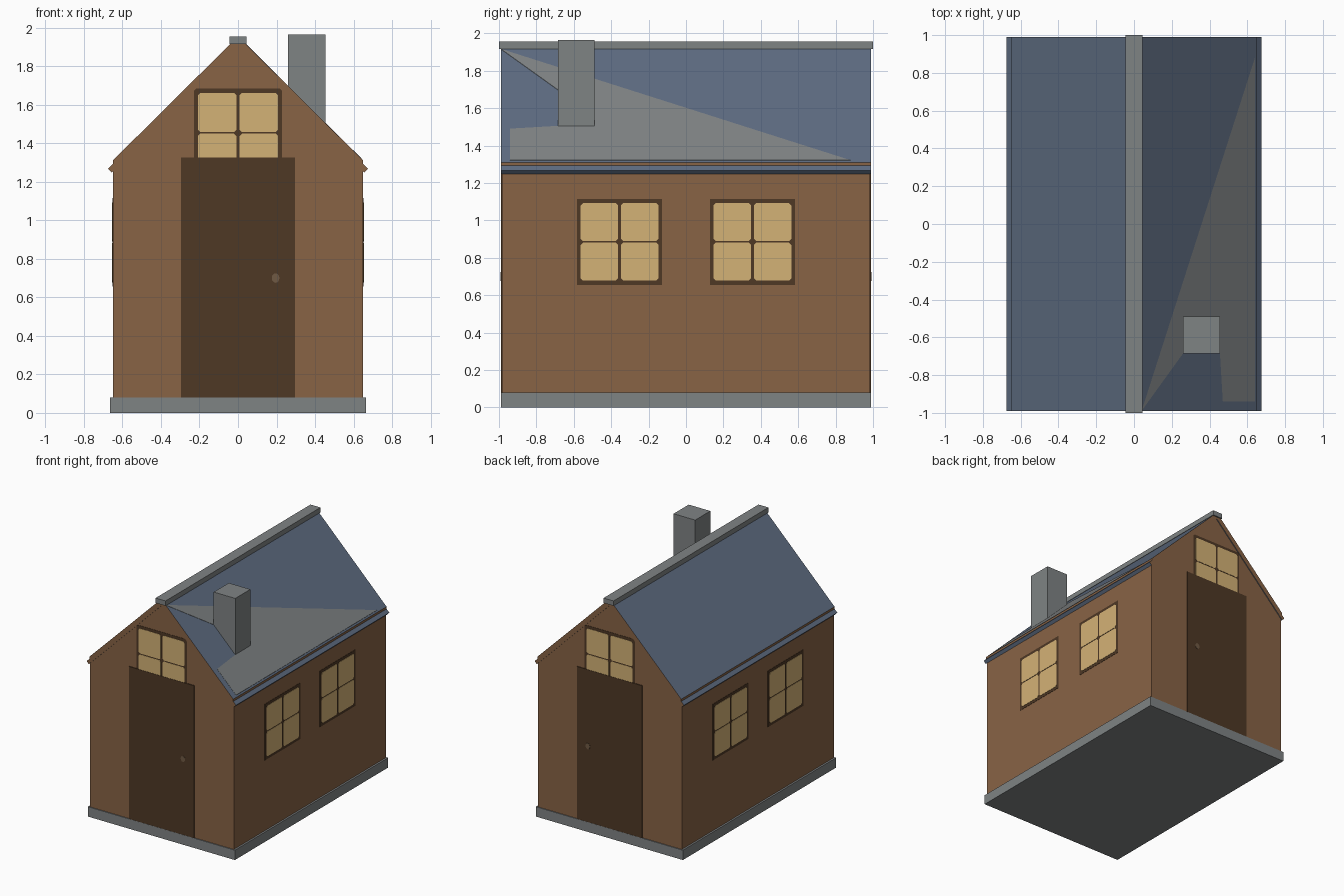
import bpy, bmesh, math

if "Cube" in bpy.data.objects:
    bpy.data.objects.remove(bpy.data.objects["Cube"])


def material(name, r, g, b):
    m = bpy.data.materials.new(name)
    lin = [((c / 255 + 0.055) / 1.055) ** 2.4 for c in (r, g, b)]
    m.diffuse_color = (*lin, 1)
    m.use_nodes = True
    m.node_tree.nodes["Principled BSDF"].inputs["Base Color"].default_value = m.diffuse_color
    return m


BROWN = material("brown_wall", 136, 99, 69)
DARK = material("dark_wood", 78, 56, 37)
GREY = material("grey_stone", 127, 131, 132)
BLUE = material("blue_slate", 94, 108, 129)
GLASS = material("warm_glass", 212, 178, 118)
KNOB = material("knob_bronze", 112, 90, 68)


def prism(name, pts, d0, d1, place, *mats):
    """Extrude a 2D outline (u, v) from depth d0 to d1; place maps (u, v, d) to xyz."""
    bm = bmesh.new()
    a = [bm.verts.new(place(u, v, d0)) for u, v in pts]
    b = [bm.verts.new(place(u, v, d1)) for u, v in pts]
    bm.faces.new(a)
    bm.faces.new(b)
    n = len(pts)
    for i in range(n):
        j = (i + 1) % n
        bm.faces.new((a[i], a[j], b[j], b[i]))
    bmesh.ops.recalc_face_normals(bm, faces=bm.faces)
    me = bpy.data.meshes.new(name)
    bm.to_mesh(me)
    bm.free()
    for m in mats:
        me.materials.append(m)
    ob = bpy.data.objects.new(name, me)
    bpy.context.collection.objects.link(ob)
    return ob


def rect(u0, u1, v0, v1):
    return [(u0, v0), (u1, v0), (u1, v1), (u0, v1)]


def chamfered(u0, u1, v0, v1, c):
    return [(u0 + c, v0), (u1 - c, v0), (u1, v0 + c), (u1, v1 - c),
            (u1 - c, v1), (u0 + c, v1), (u0, v1 - c), (u0, v0 + c)]


def mirrored(half):
    return half + [(-x, z) for x, z in reversed(half) if x > 0]


def along_y(u, v, d):
    return (u, d, v)


def upright(u, v, d):
    return (u, v, d)


def end_wall(s):
    return lambda u, v, d: (u, s * d, v)


def side_wall(s):
    return lambda u, v, d: (s * d, u, v)


# base, walls, ridge cap and chimney
prism("base_slab", rect(-0.665, 0.665, -0.99, 0.99), 0, 0.08, upright, GREY)
prism("walls", mirrored([(0.65, 0.08), (0.65, 1.252), (0.0, 1.9)]),
      -0.983, 0.983, along_y, BROWN)
prism("ridge_cap", rect(-0.045, 0.045, 1.915, 1.955), -1, 1, along_y, GREY)
prism("chimney", rect(0.26, 0.455, -0.685, -0.49), 1.45, 1.965, upright, GREY)

# roof: slate slopes, brown gable ends and a thin brown step above the eaves
roof = prism("roof", [(0.03, 1.925), (0.65, 1.31), (0.65, 1.292), (0.675, 1.267),
                      (0.655, 1.247), (0, 1.9), (-0.655, 1.247), (-0.675, 1.267),
                      (-0.65, 1.292), (-0.65, 1.31), (-0.03, 1.925)],
             -0.99, 0.99, along_y, BLUE, BROWN)
for f in roof.data.polygons:
    if abs(f.normal.y) > 0.9 or abs(f.normal.x) > 0.95:
        f.material_index = 1

# grey patch on the right slope
slope = (1.925 - 1.31) / 0.62
prism("roof_patch", [(0.04, -0.99), (0.26, -0.685), (0.455, -0.685), (0.47, -0.94),
                     (0.64, -0.94), (0.64, 0.88)],
      0.0, 0.002, lambda u, v, d: (u, v, 1.925 - (u - 0.03) * slope + d), GREY)


# windows: dark frame plate with four panes
def window(name, cu, cv, wall, place):
    prism(name + "_frame", rect(cu - 0.228, cu + 0.228, cv - 0.23, cv + 0.23),
          wall - 0.004, wall + 0.002, place, DARK)
    for i in (-1, 1):
        for j in (-1, 1):
            u = sorted((cu + i * 0.008, cu + i * 0.208))
            v = sorted((cv + j * 0.004, cv + j * 0.207))
            prism(name + "_pane", chamfered(*u, *v, 0.012),
                  wall, wall + 0.004, place, GLASS)


for s, label in ((-1, "left"), (1, "right")):
    for y in (-0.355, 0.355):
        window(label + "_window", y, 0.885, 0.65, side_wall(s))

# both gable ends: window, door and knob
for s, label in ((-1, "front"), (1, "back")):
    place = end_wall(s)
    window(label + "_window", 0, 1.453, 0.983, place)
    prism(label + "_door", rect(-0.295, 0.295, 0.08, 1.325), 0.98, 0.989, place, DARK)
    knob = [(0.195 + 0.02 * math.cos(k * math.tau / 12), 0.7 + 0.025 * math.sin(k * math.tau / 12))
            for k in range(12)]
    prism(label + "_knob", knob, 0.985, 0.991, place, KNOB)
